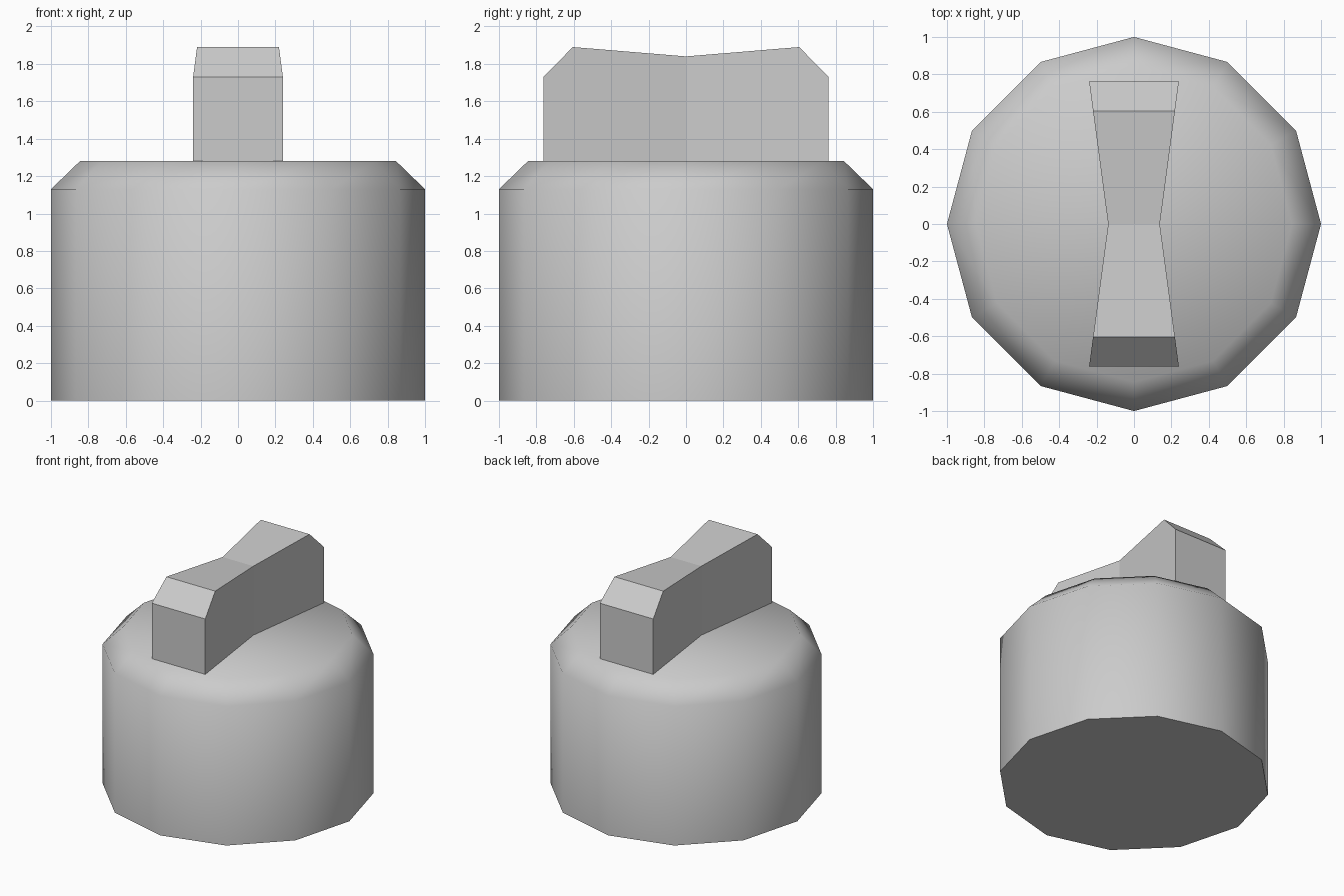
import bpy
import bmesh
import math

# Remove the default object
cube = bpy.data.objects.get("Cube")
if cube:
    bpy.data.objects.remove(cube, do_unlink=True)

# Single grey material
GREY = (0.6, 0.6, 0.6, 1.0)
grey = bpy.data.materials.new("plain_grey")
grey.use_nodes = True
grey.diffuse_color = GREY
grey.node_tree.nodes["Principled BSDF"].inputs["Base Color"].default_value = GREY

SIDES = 12


def finish(name, bm):
    """Turn a bmesh into a named object with the grey material."""
    bmesh.ops.recalc_face_normals(bm, faces=bm.faces)
    mesh = bpy.data.meshes.new(name)
    bm.to_mesh(mesh)
    bm.free()
    mesh.materials.append(grey)
    obj = bpy.data.objects.new(name, mesh)
    bpy.context.collection.objects.link(obj)
    return obj


# Knob body: twelve-sided drum with a chamfered top, smooth but for the base rim
bm = bmesh.new()
rings = []
for radius, z in [(1, 0), (1, 1.13), (0.845, 1.28)]:
    angles = [math.tau * i / SIDES for i in range(SIDES)]
    rings.append([bm.verts.new((radius * math.cos(a), radius * math.sin(a), z)) for a in angles])
for low, high in zip(rings, rings[1:]):
    for i in range(SIDES):
        j = (i + 1) % SIDES
        bm.faces.new((low[i], low[j], high[j], high[i]))
base = bm.faces.new(rings[0])
bm.faces.new(rings[-1])
for face in bm.faces:
    face.smooth = True
base.smooth = False
for edge in base.edges:
    edge.smooth = False
finish("knob_body", bm)

# Grip: side profile of the back half, waisted at the middle, mirrored to the front
WAIST, END, LENGTH = 0.138, 0.24, 0.763
profile = [(0, 1.26), (LENGTH, 1.26), (LENGTH, 1.73), (0.605, 1.89), (0, 1.84)]
bm = bmesh.new()
sides = []
for sign in (-1, 1):
    loop = []
    for y, z in profile:
        half_width = WAIST + (END - WAIST) * y / LENGTH
        loop.append(bm.verts.new((sign * half_width, y, z)))
    bm.faces.new(loop)
    sides.append(loop)
left, right = sides
for i in range(len(profile) - 1):
    bm.faces.new((left[i], left[i + 1], right[i + 1], right[i]))
# The mirror plane stays open, so orient by closing it temporarily
cap = bm.faces.new((left[-1], left[0], right[0], right[-1]))
bmesh.ops.recalc_face_normals(bm, faces=bm.faces)
bmesh.ops.delete(bm, geom=[cap], context="FACES_ONLY")
grip = finish("grip", bm)
mirror = grip.modifiers.new("front_half", "MIRROR")
mirror.use_axis = (False, True, False)
mirror.use_clip = True
